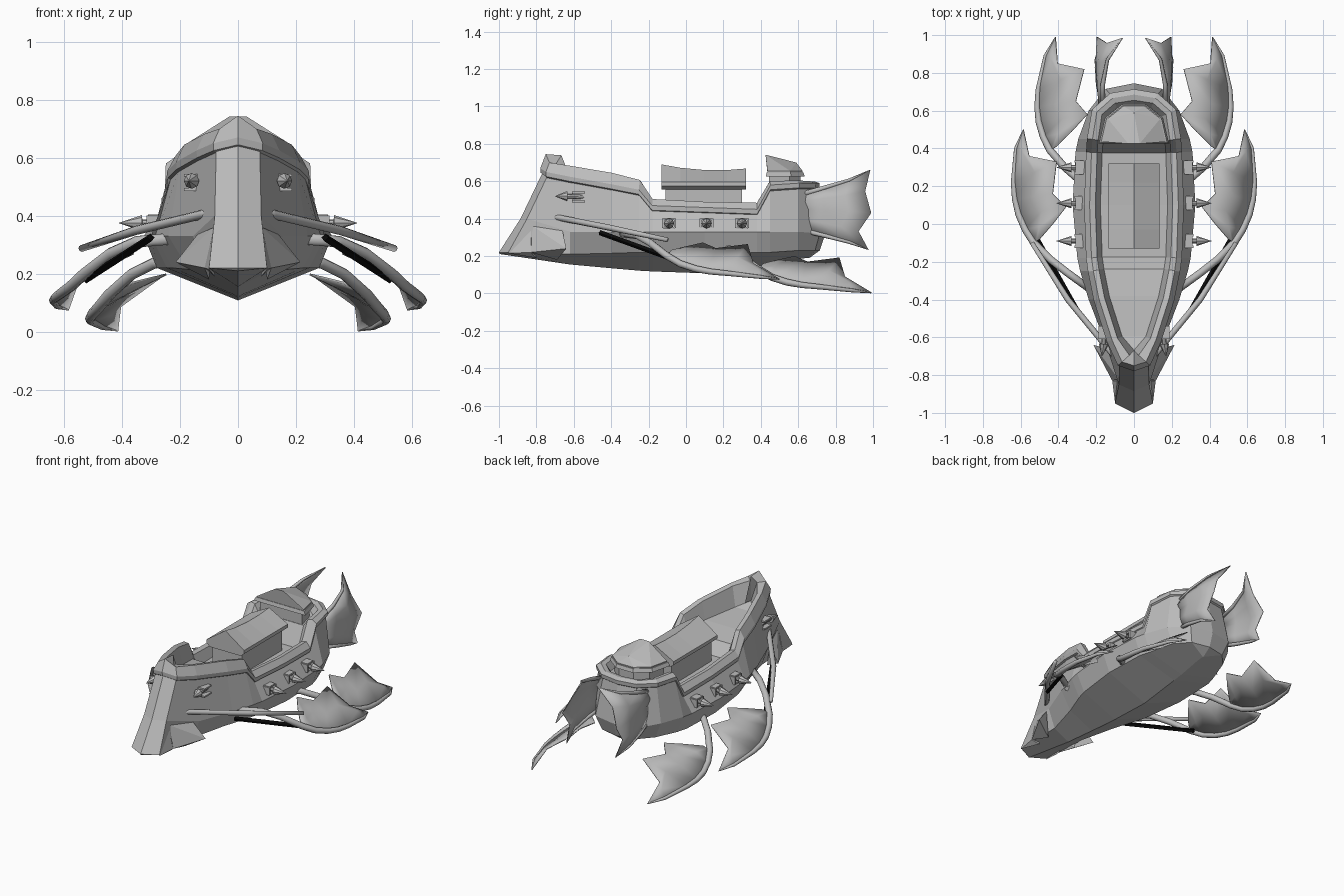
import bpy, bmesh, math
from mathutils import Vector as V, Matrix

if "Cube" in bpy.data.objects:
    bpy.data.objects.remove(bpy.data.objects["Cube"])


def material(name, c):
    m = bpy.data.materials.new(name)
    m.diffuse_color = (c, c, c, 1)
    m.use_nodes = True
    m.node_tree.nodes["Principled BSDF"].inputs["Base Color"].default_value = m.diffuse_color
    return m


GREY, BLACK = material("weathered grey", 0.5), material("black strap", 0.003)


def finish(name, bm, mat=GREY, smooth=False, mirror=True, thick=0):
    """Mirror a right half across x, clean it and make the object."""
    if mirror:
        bmesh.ops.mirror(bm, geom=bm.verts[:] + bm.edges[:] + bm.faces[:],
                         matrix=Matrix(), merge_dist=0.0005, axis='X')
    bmesh.ops.remove_doubles(bm, verts=bm.verts[:], dist=0.0005)
    bmesh.ops.recalc_face_normals(bm, faces=bm.faces[:])
    for f in bm.faces:
        f.smooth = smooth
    me = bpy.data.meshes.new(name)
    bm.to_mesh(me)
    bm.free()
    me.materials.append(mat)
    ob = bpy.data.objects.new(name, me)
    bpy.context.collection.objects.link(ob)
    if thick:
        s = ob.modifiers.new("thickness", 'SOLIDIFY')
        s.thickness, s.offset = thick, 0
    return ob


def loft(bm, rows, closed=False, caps=False):
    g = [[bm.verts.new(p) for p in r] for r in rows]
    n = len(g[0])
    for a, b in zip(g, g[1:]):
        for i in range(n if closed else n - 1):
            j = (i + 1) % n
            bm.faces.new((a[i], a[j], b[j], b[i]))
    if caps:
        bm.faces.new(g[0])
        bm.faces.new(g[-1])


def tube(bm, pts, radii, sides=8):
    pts = [V(p) for p in pts]
    rows = []
    for i, p in enumerate(pts):
        t = (pts[min(i + 1, len(pts) - 1)] - pts[max(i - 1, 0)]).normalized()
        u = t.cross(V((0, 0, 1))).normalized()
        w = u.cross(t)
        rows.append([p + radii[i] * (u * math.cos(k * math.tau / sides) + w * math.sin(k * math.tau / sides))
                     for k in range(sides)])
    loft(bm, rows, True, True)


def box(bm, c, size):
    bmesh.ops.create_cube(bm, size=1, matrix=Matrix.Translation(c) @ Matrix.Diagonal((*size, 1)))


def hull_of(bm, pts):
    vs = [bm.verts.new(p) for p in pts]
    bmesh.ops.convex_hull(bm, input=vs)


# hull: half stations of top edge, chine, bilge, keel
stations = [  # y, top x, top z, chine x, bilge x, bilge z, keel z
    (-.62, .13, .605, .155, .11, .21, .155), (-.4, .20, .565, .24, .17, .215, .135),
    (-.25, .23, .535, .285, .225, .22, .122), (-.18, .24, .45, .30, .245, .22, .118),
    (.1, .25, .44, .325, .28, .22, .108), (.38, .24, .43, .31, .27, .22, .145),
    (.45, .235, .56, .295, .25, .22, .155), (.6, .21, .57, .24, .20, .23, .185)]
rows = [[(0, -.765, .65), (0, -.885, .40), (0, -1, .22), (0, -1, .215)],
        [(.075, -.74, .63), (.08, -.85, .40), (.1, -.95, .22), (0, -.99, .21)]]
rows += [[(a, y, b), (c, y, .33), (d, y, e), (0, y, k)] for y, a, b, c, d, e, k in stations]
rows += [[(.12, .68, .57), (.15, .715, .32), (.12, .69, .23), (0, .65, .19)],
         [(0, .70, .57), (0, .745, .32), (0, .715, .23), (0, .66, .19)]]
bm = bmesh.new()
loft(bm, rows)
finish("hull", bm)

# flared skirt blades at the foot of the prow
bm = bmesh.new()
hull_of(bm, [(.083, -.83, .36), (.1, -.95, .215), (.115, -.83, .22), (.08, -.8, .19)])
hull_of(bm, [(.083, -.82, .36), (.115, -.83, .22), (.145, -.75, .225), (.215, -.64, .24),
             (.1, -.69, .18), (.14, -.66, .335)])
finish("prow_skirt", bm)

# rail, bulwark and deck follow the hull's top edge
rail_z = [.745, .70, .682, .645, .607, .505, .49, .485, .60, .605, .60, .60]
deck_z = [.59, .58, .55, .53, .505, .43, .425, .425, .55, .555, .56, .56]
edge = [V(r[0]) for r in rows]
rail = []
for i, p in enumerate(edge):
    if i == 0:
        n = V((0, -1, 0))
    elif i == len(edge) - 1:
        n = V((0, 1, 0))
    else:
        t = edge[i + 1] - edge[i - 1]
        n = V((t.y, -t.x, 0)).normalized()
    wide = {0: 2.2, 1: 1.5}.get(i, 1)   # the rail broadens at the bow

    def off(d, z):
        q = p + n * d * (wide if d < -.02 else 1)
        return (max(q.x, 0), q.y, z)
    inner = off(-.072, deck_z[i])
    rail.append([off(-.01, p.z - .02), off(.012, p.z - .005), off(.014, p.z + .02),
                 off(-.015, rail_z[i]), off(-.045, rail_z[i] - .006), inner, (0, inner[1], inner[2])])
bm = bmesh.new()
loft(bm, rail)
finish("rail_and_deck", bm)

# deck house with sagging gable roof
bm = bmesh.new()
box(bm, (0, .095, .49), (.21, .41, .15))
finish("deck_house", bm, mirror=False)
bm = bmesh.new()
loft(bm, [[(0, y, .555), (.11, y, .555), (.135, y, .575), (.135, y, .597), (0, y, z)]
          for y, z in [(-.13, .69), (-.03, .672), (.1, .66), (.22, .66), (.32, .668)]], False, True)
finish("deck_house_roof", bm)

# stern cabin: walls, eave plate, peaked roof
plan = [(.178, .43), (.148, .56), (.06, .63)]


def outline(s, z):
    r = [(x * s, .52 + (y - .52) * s, z) for x, y in plan]
    return r + [(-x, y, z) for x, y, z in reversed(r)]


for name, low, high in (("stern_cabin", (.85, .54), (.85, .635)), ("stern_eave", (1.04, .625), (.98, .648))):
    bm = bmesh.new()
    loft(bm, [outline(*low), outline(*high)], True, True)
    finish(name, bm, mirror=False)
bm = bmesh.new()
hull_of(bm, outline(.94, .655) + outline(.94, .645) + [(.03, .425, .742), (-.03, .425, .742), (0, .59, .70)])
finish("stern_roof", bm, mirror=False)

# side ports and spiked bolts
bm, fr = bmesh.new(), bmesh.new()
for y in (-.09, .11, .30):
    tube(bm, [(.24, y, .375), (.33, y, .375), (.331, y, .375), (.41, y, .375)], [.012, .012, .027, .001])
    for s in (-1, 1):
        box(fr, (.28, y + s * .031, .375), (.07, .012, .05))
        box(fr, (.28, y, .375 + s * .024), (.06, .06, .01))
tube(bm, [(.155, -.53, .515), (.16, -.635, .52), (.1602, -.636, .52), (.17, -.70, .52)], [.012, .012, .027, .001])
for s in (-1, 1):
    box(fr, (.162, -.575, .515 + s * .024), (.05, .07, .01))
box(fr, (.145, -.575, .515), (.02, .07, .05))
finish("spiked_bolts", bm)
finish("port_frames", fr)

# paddle wings: curved spar and scalloped membrane, front and rear pair
spar = [(.24, -.34, .32), (.35, -.26, .31), (.44, -.19, .27), (.53, -.1, .20), (.575, -.03, .158), (.61, .05, .132),
        (.63, .13, .117), (.638, .22, .108), (.625, .4, .088), (.585, .5, .076)]
inner = [(.5, -.08, .23), (.43, 0, .25), (.36, .09, .27), (.43, .16, .24),
         (.41, .33, .262), (.555, .36, .16), (.585, .5, .076)]


def front_place(p):
    return V(p)


def rear_place(p):
    return V((p[0] - .10 - .14 * p[1], p[1] + .49, p[2] - .072))


for name, place in (("front_wing", front_place), ("rear_wing", rear_place)):
    a, b = [place(p) for p in spar], [place(p) for p in inner]
    bm = bmesh.new()
    tube(bm, a, [.02] * 4 + [.019, .018, .016, .014, .01, .003])
    finish(name + "_spar", bm, smooth=True)
    bm = bmesh.new()
    rise = V((0, 0, .008))
    loft(bm, [[o, o.lerp(i, .5) + (rise if 0 < k < 6 else rise * 0), i]
              for k, (o, i) in enumerate(zip(a[3:], b))])
    finish(name + "_membrane", bm, smooth=True, thick=.006)

# rigging rods from the bow to the wings
bm = bmesh.new()
tube(bm, [(.08, -.73, .41), (.12, -.68, .405), (.35, -.40, .35), (.54, -.10, .287)], [.014, .016, .016, .012])
finish("rigging_rods", bm, smooth=True)

# black straps
bm = bmesh.new()
tube(bm, [(.30, -.46, .325), (.525, -.06, .18)], [.014, .014], 4)
finish("straps", bm, BLACK)

# tail fins: upper and lower ribs with scalloped membrane
top = [(.165, .62, .53), (.165, .74, .565), (.14, .87, .605), (.06, .985, .66)]
mid = [(.175, .62, .45), (.19, .74, .45), (.20, .87, .44), (.195, .99, .43)]
low = [(.165, .62, .34), (.19, .74, .31), (.20, .87, .275), (.175, .975, .235)]
bm = bmesh.new()
loft(bm, [top, [V(t).lerp(V(m), .5) + V((.015, -.03 * k / 3, 0)) for k, (t, m) in enumerate(zip(top, mid))],
          mid, [V(t).lerp(V(m), .5) + V((.005, -.06 * k / 3, 0)) for k, (t, m) in enumerate(zip(mid, low))], low])
finish("tail_fin_membrane", bm, smooth=True, thick=.006)
bm = bmesh.new()
for rib in (top, low):
    tube(bm, rib, [.014, .012, .009, .002])
finish("tail_fin_ribs", bm, smooth=True)
